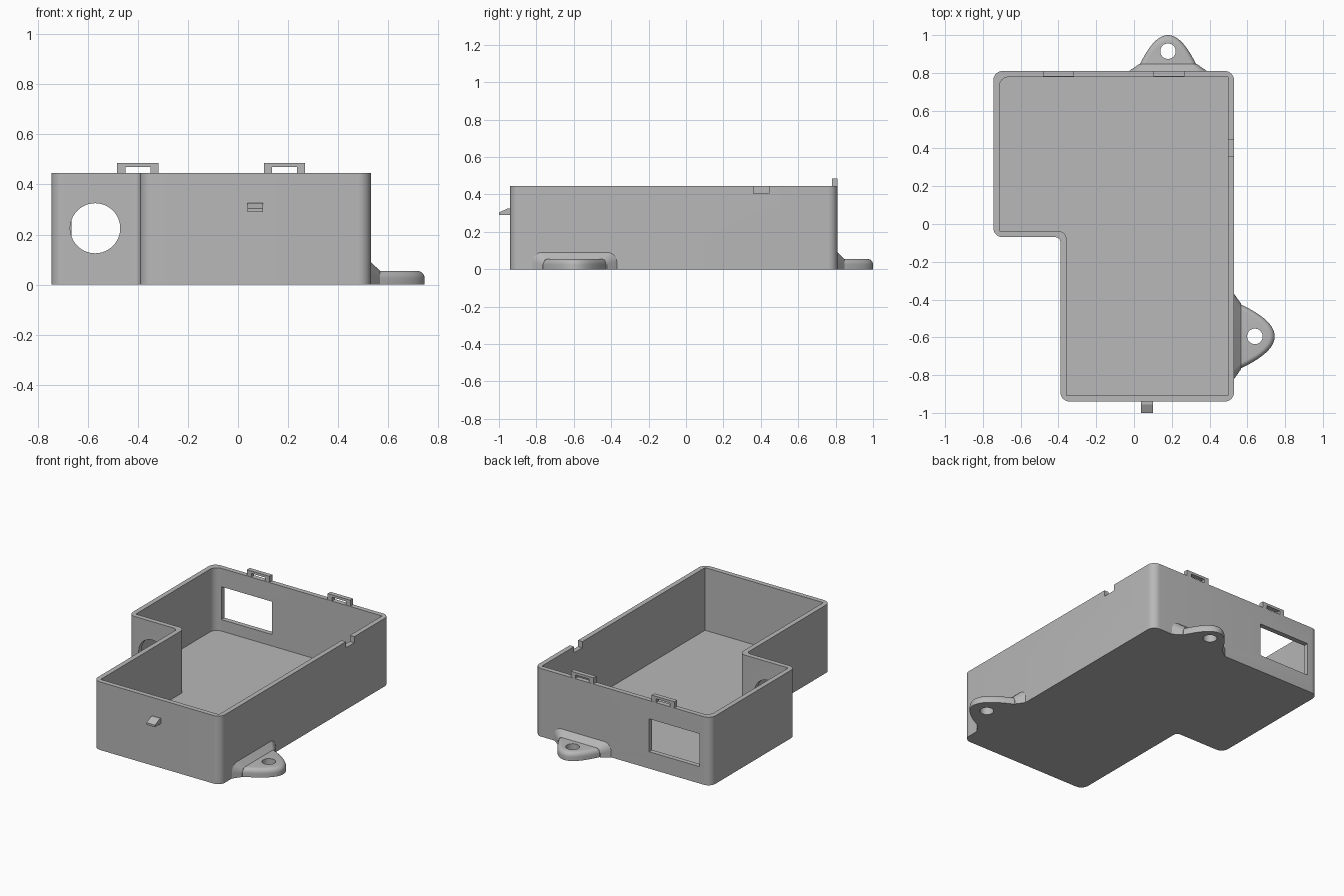
import bpy
import bmesh
from math import sin, cos, pi, radians
from mathutils import Vector, Matrix

default_cube = bpy.data.objects.get("Cube")
if default_cube:
    bpy.data.objects.remove(default_cube, do_unlink=True)

GREY = (0.48, 0.48, 0.48, 1)
plastic = bpy.data.materials.new("grey plastic")
plastic.use_nodes = True
plastic.diffuse_color = GREY
plastic.node_tree.nodes["Principled BSDF"].inputs["Base Color"].default_value = GREY

HEIGHT, WALL, FLOOR = 0.445, 0.032, 0.035
LEFT, RIGHT, FRONT, BACK = -0.745, 0.53, -0.94, 0.81
STEP_X, STEP_Y = -0.39, -0.07


def rounded(corners, steps=8):
    """Closed 2D outline from (x, y, radius) corners."""
    points = []
    for i, (x, y, r) in enumerate(corners):
        p = Vector((x, y))
        if r == 0:
            points.append(p)
            continue
        a = (Vector(corners[i - 1][:2]) - p).normalized() * r
        b = (Vector(corners[(i + 1) % len(corners)][:2]) - p).normalized() * r
        for s in range(steps + 1):
            t = s / steps * pi / 2
            points.append(p + a * (1 - sin(t)) + b * (1 - cos(t)))
    return points


def loft(name, rings):
    """Solid skinned through rings of 3D points, capped at both ends."""
    bm = bmesh.new()
    loops = [[bm.verts.new(p) for p in ring] for ring in rings]
    for low, high in zip(loops, loops[1:]):
        for i in range(len(low)):
            bm.faces.new((low[i - 1], low[i], high[i], high[i - 1]))
    bm.faces.new(loops[0])
    bm.faces.new(loops[-1])
    bmesh.ops.recalc_face_normals(bm, faces=bm.faces)
    mesh = bpy.data.meshes.new(name)
    bm.to_mesh(mesh)
    bm.free()
    mesh.materials.append(plastic)
    obj = bpy.data.objects.new(name, mesh)
    bpy.context.collection.objects.link(obj)
    return obj


def prism(name, outline, z0, z1):
    return loft(name, [[(x, y, z) for x, y in outline] for z in (z0, z1)])


def block(name, x0, x1, y0, y1, z0, z1):
    return prism(name, [(x0, y0), (x1, y0), (x1, y1), (x0, y1)], z0, z1)


def circle(x, y, r, sides=40):
    return [(x + r * cos(2 * pi * i / sides), y + r * sin(2 * pi * i / sides))
            for i in range(sides)]


def cut(obj, cutter):
    bpy.context.view_layer.objects.active = obj
    mod = obj.modifiers.new("cut", "BOOLEAN")
    mod.operation, mod.solver, mod.object = "DIFFERENCE", "EXACT", cutter
    bpy.ops.object.modifier_apply(modifier=mod.name)
    bpy.data.objects.remove(cutter, do_unlink=True)


def smooth(obj):
    bpy.ops.object.select_all(action="DESELECT")
    obj.select_set(True)
    bpy.context.view_layer.objects.active = obj
    bpy.ops.object.shade_smooth_by_angle(angle=radians(30))


# L-shaped open tray
R = 0.05
tray = prism("tray", rounded([
    (LEFT, BACK, R), (LEFT, STEP_Y, R), (STEP_X, STEP_Y, 0.025),
    (STEP_X, FRONT, R), (RIGHT, FRONT, R), (RIGHT, BACK, R)]), 0, HEIGHT)
cut(tray, prism("cavity", rounded([
    (LEFT + WALL, BACK - WALL, R), (LEFT + WALL, STEP_Y + WALL, 0),
    (STEP_X + WALL, STEP_Y + WALL, 0.04), (STEP_X + WALL, FRONT + WALL, 0),
    (RIGHT - WALL, FRONT + WALL, 0), (RIGHT - WALL, BACK - WALL, 0)]),
    FLOOR, HEIGHT + 0.1))

# Openings: back window, side notch, round cable hole
cut(tray, block("window", -0.665, -0.30, BACK - 0.06, BACK + 0.05, 0.11, 0.325))
cut(tray, block("notch", RIGHT - 0.06, RIGHT + 0.05, 0.36, 0.445, 0.405, HEIGHT + 0.1))
cut(tray, loft("cable_hole", [[(x, y, z) for x, z in circle(-0.57, 0.225, 0.1)]
                              for y in (STEP_Y - 0.05, STEP_Y + 0.06)]))
smooth(tray)

# Two latch loops on the back rim
for name, x in (("right_latch_loop", -0.40), ("left_latch_loop", 0.185)):
    arch = [(-0.082, -0.01), (-0.082, 0.04), (0.082, 0.04), (0.082, -0.01),
            (0.05, -0.01), (0.05, 0.024), (-0.05, 0.024), (-0.05, -0.01)]
    loft(name, [[(x + u, y, HEIGHT + v) for u, v in arch]
                for y in (BACK - 0.03, BACK - 0.001)])

# Wedge catch on the front wall
catch = [(FRONT + 0.01, 0.29), (-1, 0.29), (-1, 0.303), (-0.955, 0.325), (FRONT + 0.01, 0.325)]
loft("front_catch", [[(x, y, z) for y, z in catch] for x in (0.038, 0.1)])


def mounting_lug(name, width, length, hole, place):
    """Rounded screw ear with a sloped collar; built pointing along +y."""
    top, edge, ridge = 0.055, 0.03, 0.09

    def tongue(inset, z):
        w, l, back = width - inset, length - inset, -0.025
        half = w * (1 - back / l) ** 0.5
        us = [half * (i / 16 - 1) for i in range(33)]
        return [(u, l * (1 - (u / w) ** 2), z) for u in us]

    rings = [tongue(0, 0)]
    for i in range(7):
        a = i / 6 * pi / 2
        rings.append(tongue(edge * (1 - cos(a)), top - edge + edge * sin(a)))
    ear = loft(name + "_ear", rings)

    def section(w, h, r, y):
        return [(u, y, v) for u, v in rounded([(-w, 0, 0), (w, 0, 0), (w, h, r), (-w, h, r)])]

    wide, narrow = width + 0.04, width - 0.012
    collar = loft(name + "_collar", [section(wide, ridge, 0.05, -0.02),
                                     section(wide, ridge, 0.05, 0),
                                     section(narrow, top, 0.03, 0.037)])
    cut(ear, prism("screw_hole", circle(0, hole, 0.041), -0.1, 0.2))
    for part in (ear, collar):
        part.data.transform(place)
        smooth(part)


mounting_lug("back_lug", 0.165, 1 - BACK, 0.105, Matrix.Translation((0.18, BACK, 0)))
mounting_lug("left_lug", 0.185, 0.745 - RIGHT, 0.11,
             Matrix.Translation((RIGHT, -0.595, 0)) @ Matrix.Rotation(-pi / 2, 4, "Z"))
